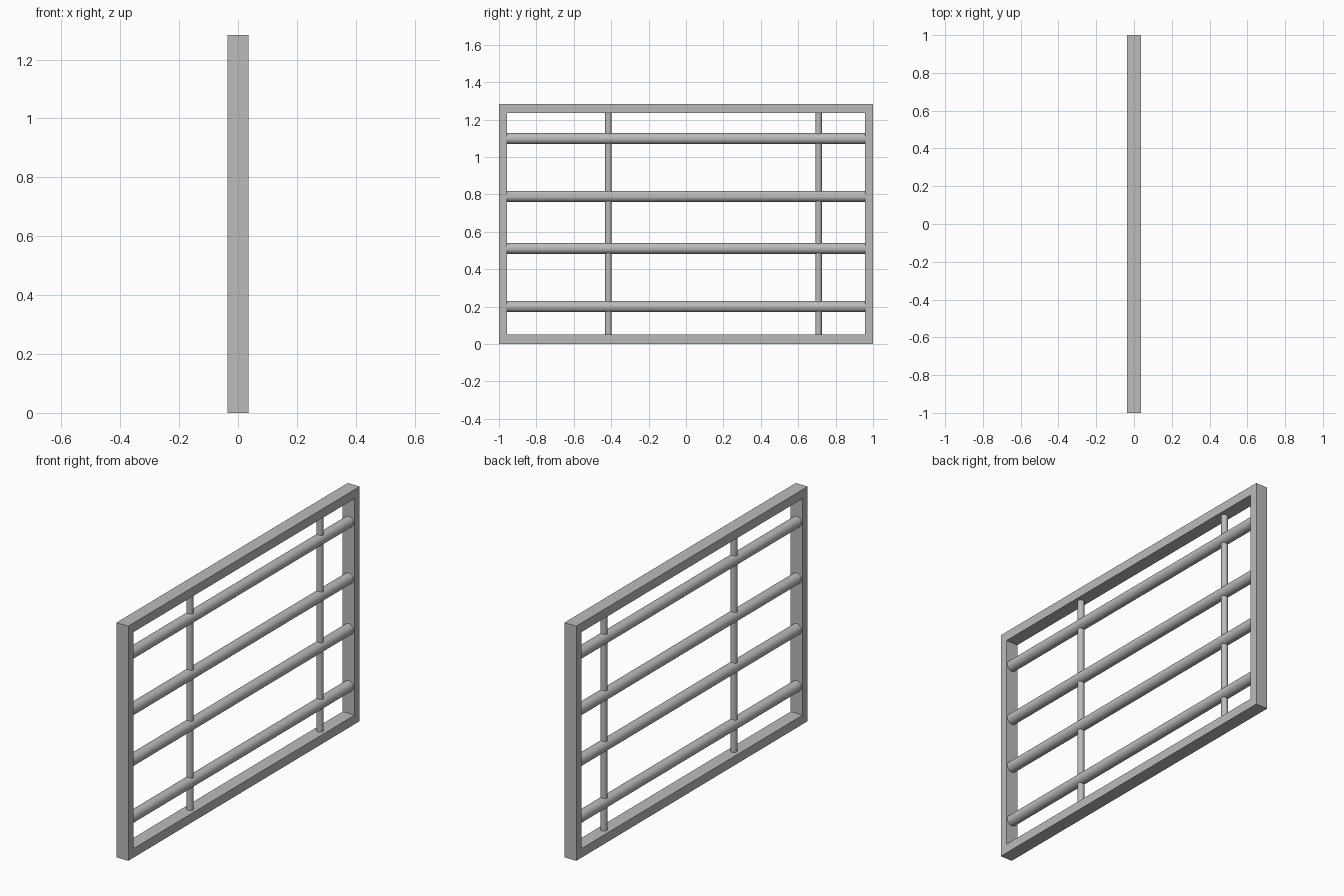
import bpy
import bmesh
from math import pi
from mathutils import Matrix

cube = bpy.data.objects.get("Cube")
if cube:
    bpy.data.objects.remove(cube, do_unlink=True)

HALF_DEPTH, HALF_LENGTH, HEIGHT = 0.036, 1.0, 1.284
SIDE, RAIL = 0.044, 0.05

# Single painted metal colour
metal = bpy.data.materials.new("grey_metal")
metal.use_nodes = True
grey = (0.5, 0.5, 0.5, 1)
metal.diffuse_color = grey
metal.node_tree.nodes["Principled BSDF"].inputs["Base Color"].default_value = grey


def add_object(name, bm):
    mesh = bpy.data.meshes.new(name)
    bmesh.ops.recalc_face_normals(bm, faces=bm.faces)
    bm.to_mesh(mesh)
    bm.free()
    mesh.materials.append(metal)
    obj = bpy.data.objects.new(name, mesh)
    bpy.context.collection.objects.link(obj)
    return obj


def rectangle(bm, x, y, z_low, z_high):
    corners = [(-y, z_low), (y, z_low), (y, z_high), (-y, z_high)]
    return [bm.verts.new((x, cy, cz)) for cy, cz in corners]


def add_bar(name, radius, length, matrix):
    bm = bmesh.new()
    bmesh.ops.create_cone(bm, cap_ends=True, segments=32, radius1=radius,
                          radius2=radius, depth=length, matrix=matrix)
    obj = add_object(name, bm)
    bpy.ops.object.select_all(action="DESELECT")
    obj.select_set(True)
    bpy.context.view_layer.objects.active = obj
    bpy.ops.object.shade_smooth_by_angle()


# Outer frame: four loops joined into a continuous rectangular ring
bm = bmesh.new()
loops = []
for x, inset in ((-HALF_DEPTH, 0), (HALF_DEPTH, 0), (HALF_DEPTH, 1), (-HALF_DEPTH, 1)):
    loops.append(rectangle(bm, x, HALF_LENGTH - inset * SIDE,
                           inset * RAIL, HEIGHT - inset * RAIL))
for i, loop in enumerate(loops):
    following = loops[(i + 1) % 4]
    for j in range(4):
        k = (j + 1) % 4
        bm.faces.new((loop[j], loop[k], following[k], following[j]))
add_object("outer_frame", bm)

# Thick horizontal bars between the frame sides
for i, z in enumerate((0.2, 0.511, 0.789, 1.098), 1):
    add_bar(f"horizontal_bar_{i}", 0.03, 2 * (HALF_LENGTH - SIDE),
            Matrix.Translation((0, 0, z)) @ Matrix.Rotation(pi / 2, 4, "X"))

# Thin upright rods between the top and bottom rails
for name, y in (("front_upright", -0.415), ("back_upright", 0.709)):
    add_bar(name, 0.017, HEIGHT - 2 * RAIL, Matrix.Translation((0, y, HEIGHT / 2)))
